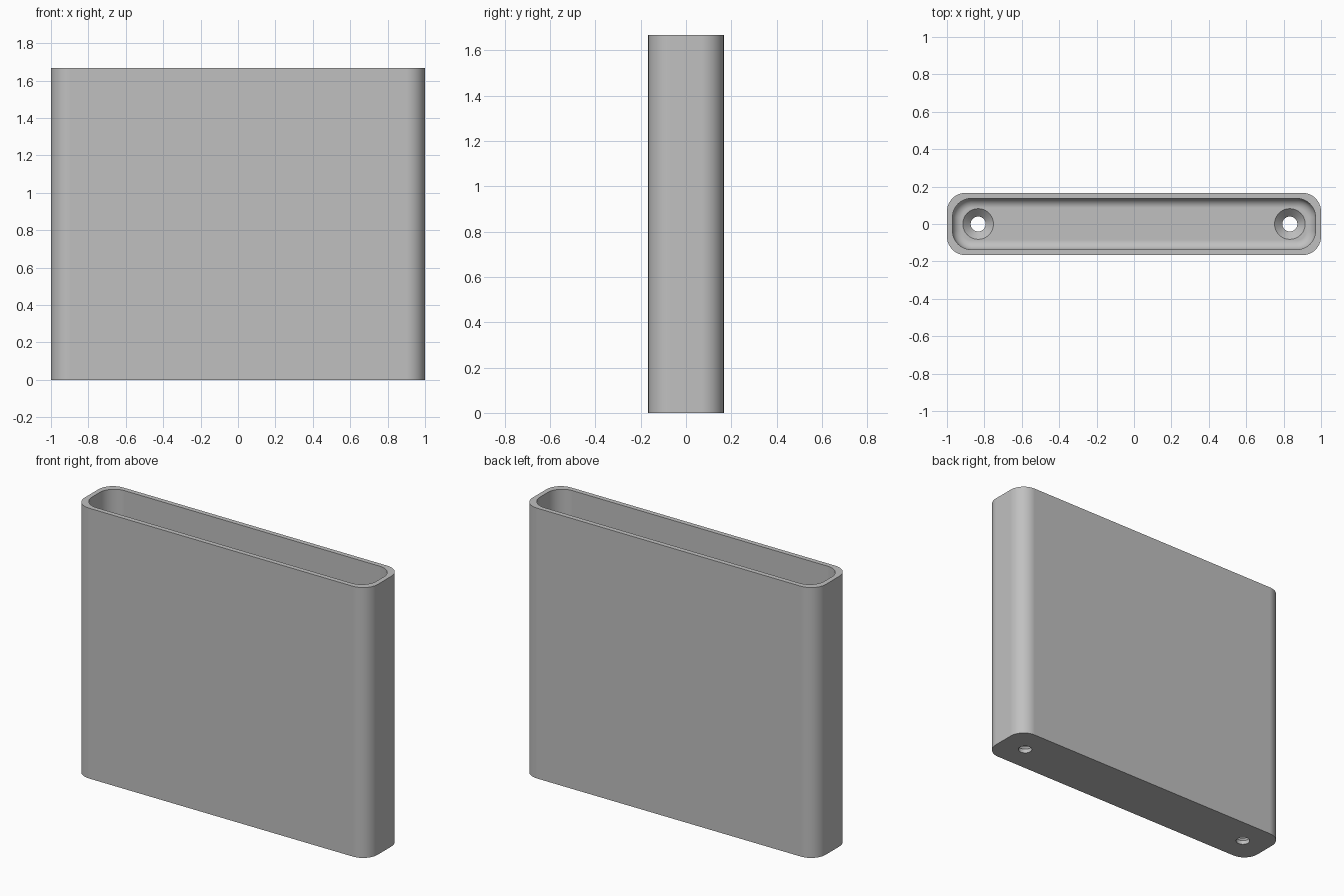
import bpy, bmesh, math

if "Cube" in bpy.data.objects:
    bpy.data.objects.remove(bpy.data.objects["Cube"], do_unlink=True)

HALF_X, HALF_Y, HEIGHT = 1.0, 1 / 6, 5 / 3
CORNER, WALL, FLOOR, FILLET = 0.1, 0.03, 0.067, 0.05
HOLE_X, HOLE_R, SINK_R = 5 / 6, 0.04, 0.082
STEPS = 12

grey = bpy.data.materials.new("plain grey")
grey.use_nodes = True
colour = (0.53, 0.53, 0.53, 1)
grey.diffuse_color = colour
grey.node_tree.nodes["Principled BSDF"].inputs["Base Color"].default_value = colour


def rounded_ring(bm, inset, radius, z):
    """Vertices of a rounded rectangle, counter-clockwise."""
    ring = []
    cx, cy = HALF_X - inset - radius, HALF_Y - inset - radius
    for quarter, (sx, sy) in enumerate([(1, 1), (-1, 1), (-1, -1), (1, -1)]):
        for i in range(STEPS + 1):
            a = math.pi / 2 * (quarter + i / STEPS)
            ring.append(bm.verts.new((sx * cx + radius * math.cos(a),
                                      sy * cy + radius * math.sin(a), z)))
    return ring


def circle_ring(bm, radius, z, sides=48):
    return [bm.verts.new((radius * math.cos(2 * math.pi * i / sides),
                          radius * math.sin(2 * math.pi * i / sides), z))
            for i in range(sides)]


def skin(name, bm, rings):
    """Join successive rings, cap both ends and make an object."""
    for low, high in zip(rings, rings[1:]):
        n = len(low)
        for i in range(n):
            j = (i + 1) % n
            bm.faces.new((low[i], low[j], high[j], high[i]))
    bm.faces.new(rings[0][::-1])
    bm.faces.new(rings[-1])
    bmesh.ops.recalc_face_normals(bm, faces=bm.faces)
    mesh = bpy.data.meshes.new(name)
    bm.to_mesh(mesh)
    bm.free()
    mesh.materials.append(grey)
    obj = bpy.data.objects.new(name, mesh)
    bpy.context.collection.objects.link(obj)
    return obj


# Open-topped sleeve with a filleted inner floor
bm = bmesh.new()
rings = [rounded_ring(bm, 0, CORNER, 0),
         rounded_ring(bm, 0, CORNER, HEIGHT),
         rounded_ring(bm, WALL, CORNER, HEIGHT)]
for i in range(9):
    a = math.pi / 2 * i / 8
    inset = FILLET * (1 - math.cos(a))
    rings.append(rounded_ring(bm, WALL + inset, CORNER - inset,
                              FLOOR + FILLET * (1 - math.sin(a))))
holder = skin("open_sleeve", bm, rings)
bpy.context.view_layer.objects.active = holder
holder.select_set(True)

# Countersunk screw holes through the floor
for side in (-1, 1):
    bm = bmesh.new()
    sink_z = FLOOR - (SINK_R - HOLE_R)
    cutter = skin("screw_hole_cutter", bm, [
        circle_ring(bm, HOLE_R, -0.05), circle_ring(bm, HOLE_R, sink_z),
        circle_ring(bm, SINK_R, FLOOR), circle_ring(bm, SINK_R, FLOOR + 0.1)])
    cutter.location.x = side * HOLE_X
    cutter.hide_render = True
    cut = holder.modifiers.new("screw_hole", 'BOOLEAN')
    cut.operation = 'DIFFERENCE'
    cut.solver = 'EXACT'
    cut.object = cutter
    bpy.context.view_layer.update()
    bpy.ops.object.modifier_apply(modifier=cut.name)
    bpy.data.objects.remove(cutter, do_unlink=True)

# Smooth corners with crisp rims
bpy.ops.object.shade_smooth_by_angle(angle=math.radians(30))
weighted = holder.modifiers.new("even_shading", 'WEIGHTED_NORMAL')
weighted.keep_sharp = True
